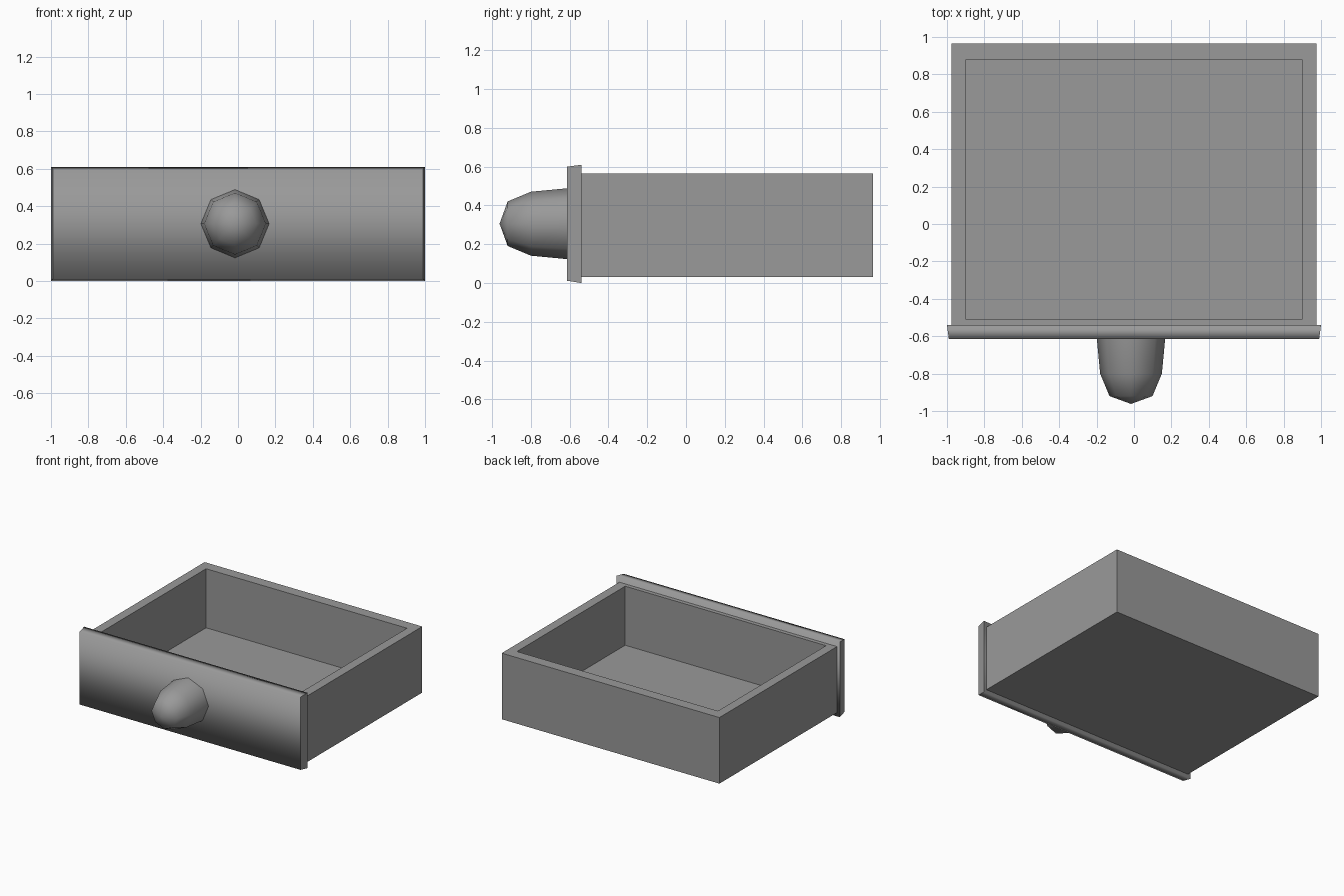
import bpy, bmesh
from math import tau
from mathutils import Vector, Matrix

default = bpy.data.objects.get("Cube")
if default:
    bpy.data.objects.remove(default, do_unlink=True)

# One plain grey for the whole drawer
GREY = (0.32, 0.32, 0.32, 1.0)
grey = bpy.data.materials.new("mid grey")
grey.use_nodes = True
grey.diffuse_color = GREY
grey.node_tree.nodes["Principled BSDF"].inputs["Base Color"].default_value = GREY


def box(bm, low, high):
    """Add a box between two opposite corners."""
    low, high = Vector(low), Vector(high)
    place = Matrix.Translation((low + high) / 2) @ Matrix.Diagonal((*(high - low), 1))
    bmesh.ops.create_cube(bm, size=1, matrix=place)


def finish(bm, name):
    """Turn the bmesh into a named grey object."""
    bmesh.ops.recalc_face_normals(bm, faces=bm.faces)
    mesh = bpy.data.meshes.new(name)
    bm.to_mesh(mesh)
    bm.free()
    mesh.materials.append(grey)
    bpy.context.collection.objects.link(bpy.data.objects.new(name, mesh))


# Open tray: a box whose top is inset to the rim, then sunk to the floor
bm = bmesh.new()
box(bm, (-0.975, -0.54, 0.03), (0.975, 0.965, 0.565))
bm.normal_update()
top = max(bm.faces, key=lambda f: f.normal.z)
bmesh.ops.inset_individual(bm, faces=[top], thickness=0.075)
for v in top.verts:
    v.co.x = 0.9 if v.co.x > 0 else -0.9
    v.co.y = 0.877 if v.co.y > 0 else -0.507
sunk = bmesh.ops.extrude_discrete_faces(bm, faces=[top])["faces"][0]
bmesh.ops.translate(bm, verts=sunk.verts, vec=(0, 0, -0.478))
finish(bm, "drawer_tray")

# Front panel: slightly tapered slab, smooth from top to bottom, sharp at the ends
bm = bmesh.new()
box(bm, (-1, -0.615, 0), (1, -0.54, 0.61))
for v in bm.verts:
    if v.co.y < -0.6:
        v.co.x *= 0.99
        v.co.z += -0.01 if v.co.z > 0.3 else 0.012
bm.normal_update()
for f in bm.faces:
    f.smooth = True
for e in bm.edges:
    e.smooth = not any(abs(f.normal.x) > 0.9 for f in e.link_faces)
finish(bm, "front_panel")

# Knob: eight-sided rounded lathe around the y axis
bm = bmesh.new()
centre = Vector((-0.016, 0, 0.306))
profile = [(0, -0.6), (0.183, -0.61), (0.165, -0.8), (0.115, -0.92), (0, -0.962)]
points = [bm.verts.new(centre + Vector((0, y, r))) for r, y in profile]
edges = [bm.edges.new(pair) for pair in zip(points, points[1:])]
bmesh.ops.spin(bm, geom=points + edges, cent=centre, axis=(0, 1, 0),
               angle=tau, steps=8, use_merge=False)
bmesh.ops.remove_doubles(bm, verts=bm.verts, dist=0.001)
for f in bm.faces:
    f.smooth = True
for e in bm.edges:
    if all(v.co.y > -0.62 for v in e.verts):
        e.smooth = False
finish(bm, "knob")
